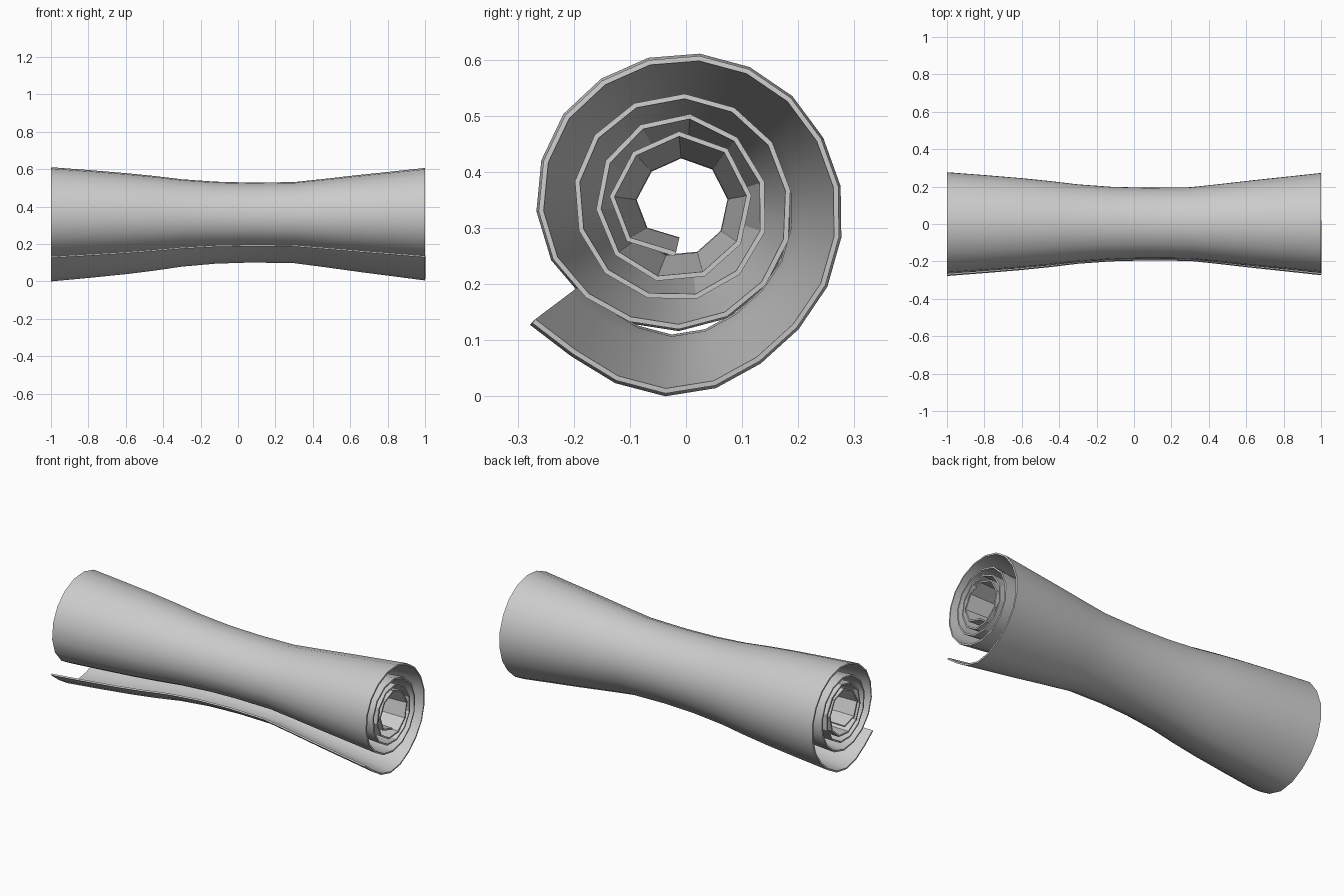
import bpy, bmesh
from math import radians, degrees, cos, sin

if "Cube" in bpy.data.objects:
    bpy.data.objects.remove(bpy.data.objects["Cube"])

AXIS_Z = 0.338      # height of the roll's axis
STEP = 0.0925       # length of each flat strip along the sheet
THICK = 0.009

# spiral as (angle in degrees, radius), from the loose outer lip to the inner end
SPIRAL = [(217, .348), (231, .335), (262, .340), (279, .327), (295, .309), (312, .296),
          (349, .282), (388, .274), (447, .275), (507, .2746), (549, .265), (570, .2533),
          (592, .236), (616, .225), (642, .215), (668, .203), (720, .190), (760, .196),
          (813, .206), (850, .213), (890, .206), (916, .197), (942, .188), (990, .169),
          (1030, .155), (1080, .147), (1120, .152), (1170, .170), (1213, .171),
          (1260, .163), (1305, .152), (1350, .135), (1390, .120), (1440, .118),
          (1530, .138), (1620, .140), (1665, .115), (1697, .091)]

# pinched waist as (x, scale about the axis)
WAIST = [(-1, 1.0), (-.8, .945), (-.6, .885), (-.45, .83), (-.3, .765), (-.12, .718),
         (.07, .70), (.3, .71), (.45, .768), (.65, .85), (.82, .915), (1, .985)]


def radius(a):
    for (a0, r0), (a1, r1) in zip(SPIRAL, SPIRAL[1:]):
        if a <= a1:
            return r0 + (r1 - r0) * (a - a0) / (a1 - a0)
    return SPIRAL[-1][1]


# cross-section with equal strip lengths
section, a = [], SPIRAL[0][0]
while a < SPIRAL[-1][0] - 8:
    r = radius(a)
    section.append((r * cos(radians(a)), r * sin(radians(a))))
    a += degrees(STEP / r)
a = SPIRAL[-1][0]
section.append((radius(a) * cos(radians(a)), radius(a) * sin(radians(a))))

# rolled sheet: section swept along x and pinched at the waist
bm = bmesh.new()
rows = [[bm.verts.new((x, s * y, AXIS_Z + s * z)) for y, z in section] for x, s in WAIST]
for p, q in zip(rows, rows[1:]):
    for j in range(len(section) - 1):
        bm.faces.new((p[j], p[j + 1], q[j + 1], q[j]))
mesh = bpy.data.meshes.new("rolled_sheet")
bm.to_mesh(mesh)
bm.free()
roll = bpy.data.objects.new("rolled_sheet", mesh)
bpy.context.collection.objects.link(roll)
bpy.context.view_layer.objects.active = roll
roll.select_set(True)

# sheet thickness, inward
mod = roll.modifiers.new("thickness", 'SOLIDIFY')
mod.thickness = THICK
mod.offset = -1
bpy.ops.object.modifier_apply(modifier=mod.name)
bpy.ops.object.shade_smooth_by_angle(angle=radians(30))

# rest on the ground
low = min(v.co.z for v in roll.data.vertices)
for v in roll.data.vertices:
    v.co.z -= low
